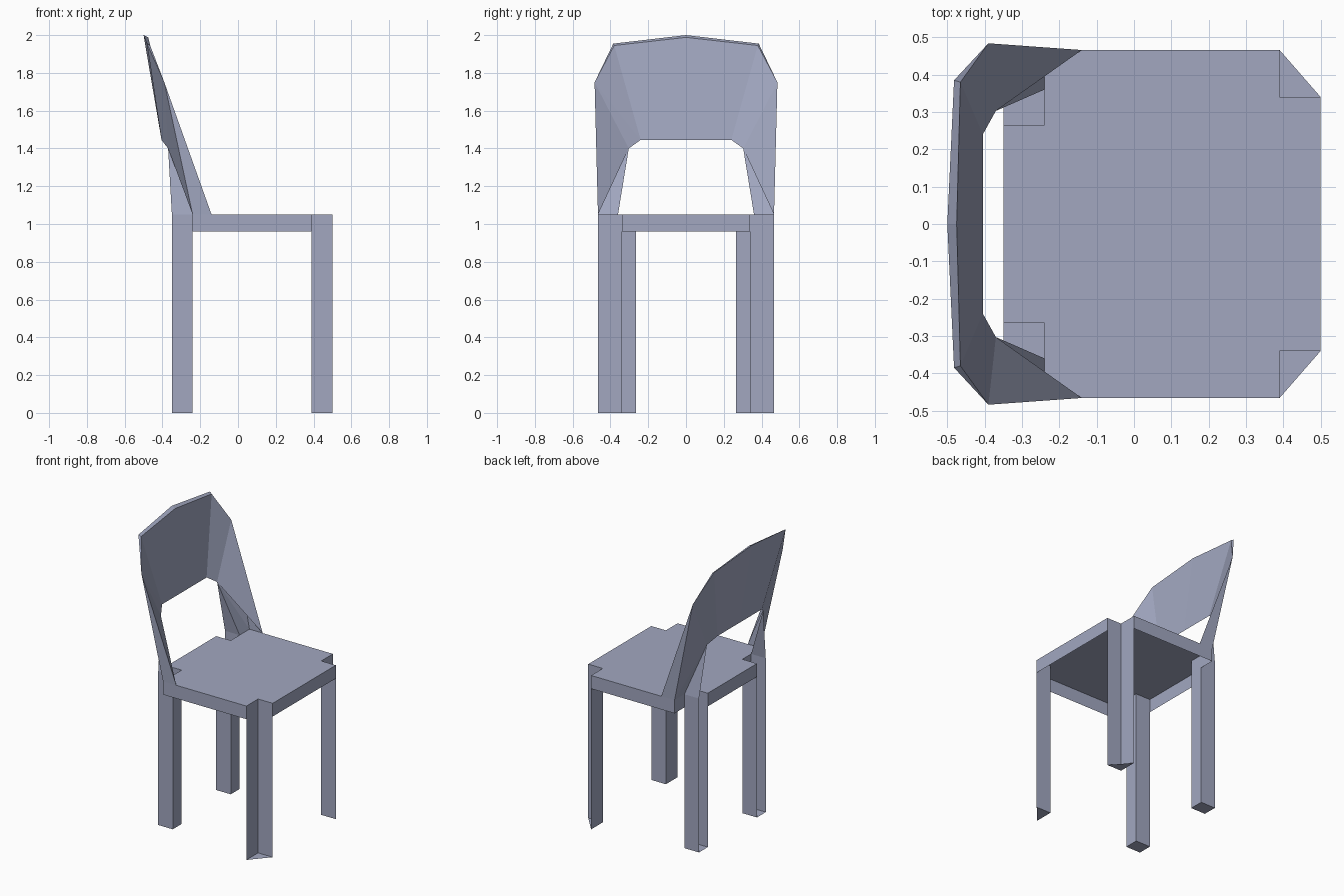
import bpy, bmesh
from mathutils import Vector

cube = bpy.data.objects.get("Cube")
if cube:
    bpy.data.objects.remove(cube)

paint = bpy.data.materials.new("blue_grey")
paint.use_nodes = True
COLOUR = (0.36, 0.39, 0.53, 1)
paint.diffuse_color = COLOUR
paint.node_tree.nodes["Principled BSDF"].inputs["Base Color"].default_value = COLOUR

SEAT_TOP, SEAT_LOW = 1.05, 0.96


def sheet(name, polygons, mirror=True):
    """Flat-faced shell from polygons, optionally mirrored across y = 0."""
    bm = bmesh.new()
    for poly in polygons:
        bm.faces.new([bm.verts.new(p) for p in poly])
        if mirror:
            bm.faces.new([bm.verts.new((x, -y, z)) for x, y, z in reversed(poly)])
    bmesh.ops.remove_doubles(bm, verts=bm.verts, dist=0.0005)
    bmesh.ops.recalc_face_normals(bm, faces=bm.faces)
    mesh = bpy.data.meshes.new(name)
    bm.to_mesh(mesh)
    bm.free()
    mesh.materials.append(paint)
    obj = bpy.data.objects.new(name, mesh)
    bpy.context.collection.objects.link(obj)
    return obj


def level(points, z):
    return [(x, y, z) for x, y in points]


def walls(path, low, high):
    """Vertical quads along an open path."""
    return [[(*a, low), (*b, low), (*b, high), (*a, high)]
            for a, b in zip(path, path[1:])]


# Seat: notched top with a skirt, open underneath
half = [(0.5, 0.34), (0.39, 0.34), (0.39, 0.466), (-0.24, 0.466),
        (-0.24, 0.265), (-0.35, 0.265)]
outline = half + [(x, -y) for x, y in reversed(half)]
sheet("seat", [level(outline, SEAT_TOP)]
      + walls(outline + outline[:1], SEAT_LOW, SEAT_TOP), mirror=False)

# Front legs: two-walled angles with a triangular foot
angle = [(0.5, 0.34), (0.39, 0.34), (0.39, 0.466)]
sheet("front_legs", [level(angle, 0)] + walls(angle, 0, SEAT_LOW))

# Back legs: three-walled channels with a square foot
channel = [(-0.35, 0.265), (-0.24, 0.265), (-0.24, 0.36), (-0.35, 0.36)]
sheet("back_legs", [level(channel, 0)] + walls(channel, 0, SEAT_LOW))

# Key points of the backrest's left half
wing_foot = (-0.14, 0.466, SEAT_TOP)
wing_heel = (-0.24, 0.466, SEAT_TOP)
shoulder = (-0.39, 0.484, 1.75)
corner, corner_front = (-0.482, 0.385, 1.955), (-0.465, 0.38, 1.945)
crown, crown_front = (-0.5, 0, 2.0), (-0.475, 0, 1.988)
arch, arch_mid = (-0.405, 0.24, 1.445), (-0.405, 0, 1.445)
elbow = (-0.37, 0.303, 1.4)
post_front, post_back = (-0.24, 0.36, SEAT_TOP), (-0.35, 0.36, SEAT_TOP)

# Backrest: thin tapered panel with bent sides and a rim along the top
sheet("backrest", [
    [crown, corner, arch, arch_mid],
    [corner, shoulder, elbow, arch],
    [crown_front, arch_mid, arch, corner_front],
    [corner_front, arch, elbow, shoulder],
    [crown, crown_front, corner_front, corner],
    [corner, corner_front, shoulder],
])

# Wings running down from the backrest to the sides of the seat
sheet("backrest_wings", [
    [wing_foot, shoulder, elbow],
    [wing_foot, wing_heel, shoulder],
    [wing_heel, elbow, shoulder],
])

# Posts tapering from the back legs up to the backrest
drop = Vector((0, 0, SEAT_LOW - SEAT_TOP))
sheet("back_posts", [
    [elbow, wing_heel, post_front],
    [elbow, post_front, post_back],
    [post_front, Vector(post_front) + drop, Vector(post_back) + drop, post_back],
])
